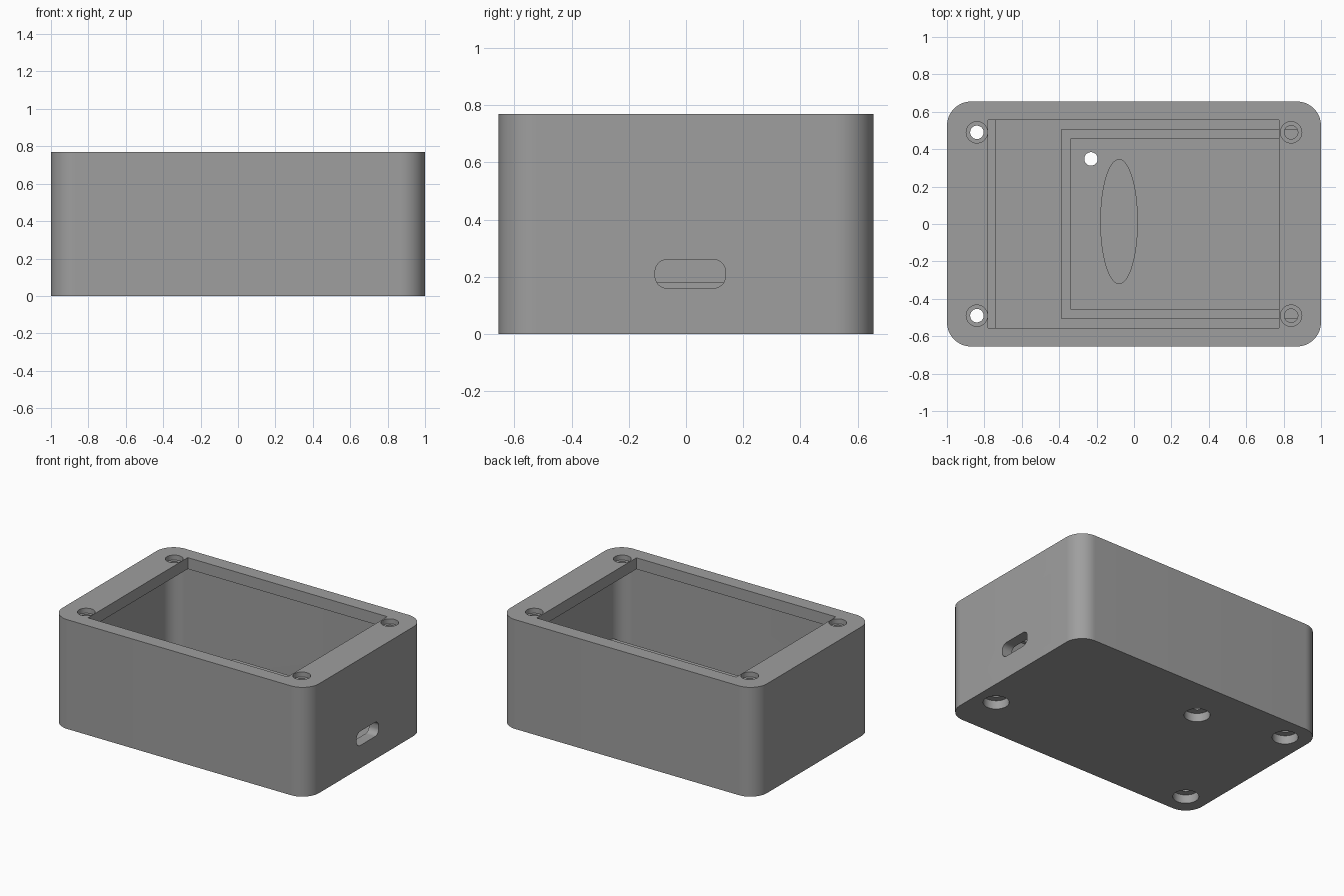
import bpy, bmesh, math

if "Cube" in bpy.data.objects:
    bpy.data.objects.remove(bpy.data.objects["Cube"])

grey = bpy.data.materials.new("plain_grey")
grey.diffuse_color = (0.345, 0.345, 0.345, 1)
grey.use_nodes = True
grey.node_tree.nodes["Principled BSDF"].inputs["Base Color"].default_value = grey.diffuse_color


def prism(name, points, lo, hi, axis="z"):
    """Extrude a 2D outline from lo to hi along z, or along x for a (y, z) outline."""
    bm = bmesh.new()
    place = (lambda p, h: (p[0], p[1], h)) if axis == "z" else (lambda p, h: (h, p[0], p[1]))
    face = bm.faces.new([bm.verts.new(place(p, lo)) for p in points])
    new = bmesh.ops.extrude_face_region(bm, geom=[face])["geom"]
    step = (0, 0, hi - lo) if axis == "z" else (hi - lo, 0, 0)
    bmesh.ops.translate(bm, vec=step, verts=[v for v in new if isinstance(v, bmesh.types.BMVert)])
    bmesh.ops.recalc_face_normals(bm, faces=bm.faces)
    mesh = bpy.data.meshes.new(name)
    bm.to_mesh(mesh)
    bm.free()
    mesh.materials.append(grey)
    ob = bpy.data.objects.new(name, mesh)
    bpy.context.collection.objects.link(ob)
    return ob


def rounded(x0, x1, y0, y1, r, steps=12):
    """Rectangle outline with rounded corners."""
    corners = [(x1 - r, y1 - r, 0), (x0 + r, y1 - r, 90), (x0 + r, y0 + r, 180), (x1 - r, y0 + r, 270)]
    return [(cx + r * math.cos(math.radians(a + 90 * i / steps)),
             cy + r * math.sin(math.radians(a + 90 * i / steps)))
            for cx, cy, a in corners for i in range(steps + 1)]


def oval(cx, cy, rx, ry, n=40):
    return [(cx + rx * math.cos(2 * math.pi * i / n), cy + ry * math.sin(2 * math.pi * i / n)) for i in range(n)]


def rect(x0, x1, y0, y1):
    return [(x0, y0), (x1, y0), (x1, y1), (x0, y1)]


def combine(body, tool, operation="DIFFERENCE"):
    """Apply a boolean and remove the tool."""
    mod = body.modifiers.new("shape", "BOOLEAN")
    mod.operation, mod.solver, mod.object = operation, "EXACT", tool
    bpy.context.view_layer.objects.active = body
    bpy.ops.object.modifier_apply(modifier=mod.name)
    bpy.data.objects.remove(tool, do_unlink=True)


# Outer body
case = prism("enclosure_case", rounded(-1, 1, -0.655, 0.655, 0.13, 16), 0, 0.77)

# Inner cavity and the window through the top plate
combine(case, prism("cavity", rounded(-0.925, 0.925, -0.58, 0.58, 0.1), 0.1, 0.69))
combine(case, prism("window", rect(-0.78, 0.775, -0.555, 0.555), 0.4, 0.9))

# Raised strip along the left end of the floor
combine(case, prism("floor_strip", rect(-0.95, -0.74, -0.61, 0.61), 0.05, 0.12), "UNION")

# U-shaped rib holding the board, open toward the port wall
rib = [(0.95, -0.505), (-0.39, -0.505), (-0.39, 0.505), (0.95, 0.505),
       (0.95, 0.455), (-0.34, 0.455), (-0.34, -0.455), (0.95, -0.455)]
combine(case, prism("board_rib", rib, 0.05, 0.18), "UNION")

# Shallow oval dish in the floor
combine(case, prism("floor_dish", oval(-0.08, 0.013, 0.098, 0.332, 64), 0.08, 0.14))

# Stepped screw holes in the four corners of the top plate
for x in (-0.84, 0.84):
    for y in (-0.49, 0.49):
        combine(case, prism("top_recess", oval(x, y, 0.057, 0.057), 0.735, 0.9))
        combine(case, prism("top_hole", oval(x, y, 0.036, 0.036), 0.6, 0.9))

# Screw holes through the floor, with head pockets on the underside
for x, y in ((-0.84, -0.49), (-0.84, 0.49), (-0.23, 0.348), (0.85, -0.348)):
    combine(case, prism("floor_hole", oval(x, y, 0.036, 0.036), -0.1, 0.3))
    combine(case, prism("head_pocket", oval(x, y, 0.083, 0.083), -0.1, 0.06))

# Rounded port slot in the right wall
combine(case, prism("port_slot", rounded(-0.108, 0.138, 0.16, 0.26, 0.042), 0.8, 1.1, "x"))

case.select_set(True)
bpy.context.view_layer.objects.active = case
bpy.ops.object.shade_smooth_by_angle(angle=math.radians(30))
